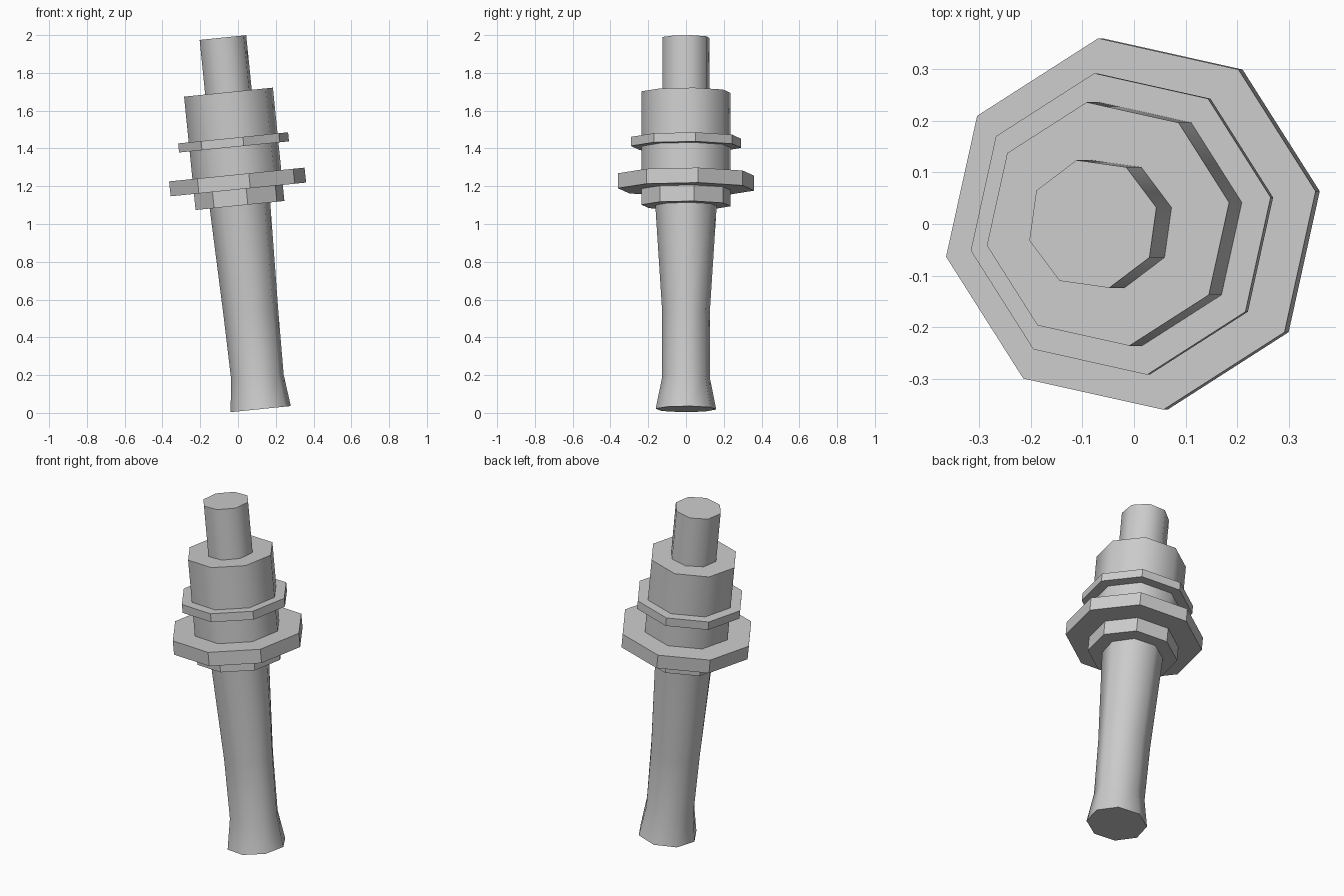
import bpy, bmesh, math
from mathutils import Matrix, Vector

cube = bpy.data.objects.get("Cube")
if cube:
    bpy.data.objects.remove(cube, do_unlink=True)

grey = bpy.data.materials.new("plain grey")
grey.use_nodes = True
grey.diffuse_color = (0.6, 0.6, 0.6, 1)
grey.node_tree.nodes["Principled BSDF"].inputs["Base Color"].default_value = (0.6, 0.6, 0.6, 1)

# Leaning axis shared by every part
LEAN = Matrix.Translation((0.12, 0, 0.02)) @ Matrix.Rotation(math.radians(-5.8), 4, "Y")
STRETCH = 1 / math.cos(math.radians(5.8))


def turned(name, rings, turn=10, smooth=False, sides=8):
    """Closed prism through rings of (height, x radius, y radius)."""
    bm = bmesh.new()
    loops = []
    for height, rx, ry in rings:
        loop = []
        for i in range(sides):
            a = math.radians(turn) + math.tau * i / sides
            p = Vector((rx * math.cos(a), ry * math.sin(a), (height - 0.02) * STRETCH))
            loop.append(bm.verts.new(LEAN @ p))
        loops.append(loop)
    for low, high in zip(loops, loops[1:]):
        for i in range(sides):
            j = (i + 1) % sides
            bm.faces.new((low[i], low[j], high[j], high[i]))
    bm.faces.new(loops[0][::-1])
    bm.faces.new(loops[-1])
    mesh = bpy.data.meshes.new(name)
    bm.to_mesh(mesh)
    bm.free()
    mesh.materials.append(grey)
    obj = bpy.data.objects.new(name, mesh)
    bpy.context.collection.objects.link(obj)
    if smooth:
        bpy.ops.object.select_all(action="DESELECT")
        obj.select_set(True)
        bpy.context.view_layer.objects.active = obj
        bpy.ops.object.shade_smooth_by_angle(angle=math.radians(50))
    return obj


def disc(name, low, high, radius, **options):
    return turned(name, [(low, radius, radius), (high, radius, radius)], **options)


# Waisted grip with a flared foot
turned("handle", [(0.02, 0.162, 0.162), (0.19, 0.141, 0.127), (0.53, 0.147, 0.127),
                  (1.11, 0.163, 0.165)], turn=8, smooth=True)

# Main barrel with its two flanges
disc("lower_collar", 1.098, 1.19, 0.24)
disc("wide_flange", 1.183, 1.262, 0.366)
disc("barrel", 1.25, 1.698, 0.24, smooth=True)
disc("narrow_flange", 1.408, 1.456, 0.297)

# Top post
disc("top_post", 1.69, 1.987, 0.128, turn=14.5, smooth=True)
